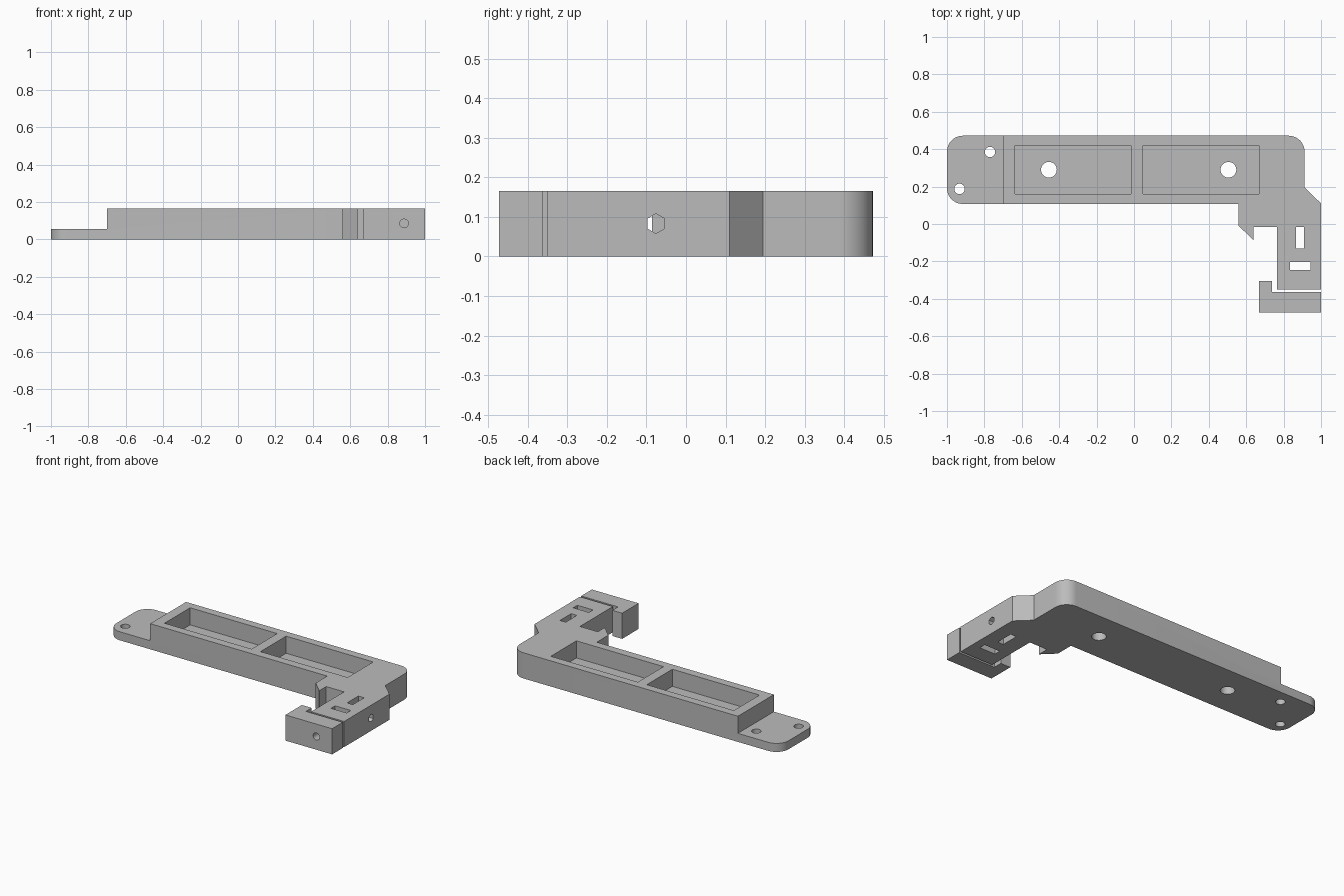
import bpy, bmesh, math
from mathutils import Matrix, Vector

cube = bpy.data.objects.get("Cube")
if cube:
    bpy.data.objects.remove(cube, do_unlink=True)

HEIGHT, FLOOR = 0.165, 0.055

grey = bpy.data.materials.new("light grey")
grey.use_nodes = True
grey.diffuse_color = (0.5, 0.5, 0.5, 1)
grey.node_tree.nodes["Principled BSDF"].inputs["Base Color"].default_value = (0.5, 0.5, 0.5, 1)


def finish(bm, name):
    bmesh.ops.recalc_face_normals(bm, faces=bm.faces)
    mesh = bpy.data.meshes.new(name)
    bm.to_mesh(mesh)
    bm.free()
    mesh.materials.append(grey)
    obj = bpy.data.objects.new(name, mesh)
    bpy.context.collection.objects.link(obj)
    return obj


def prism(name, outline, z0, z1):
    bm = bmesh.new()
    face = bm.faces.new([bm.verts.new((x, y, z0)) for x, y in outline])
    top = bmesh.ops.extrude_face_region(bm, geom=[face])["geom"]
    verts = [v for v in top if isinstance(v, bmesh.types.BMVert)]
    bmesh.ops.translate(bm, verts=verts, vec=(0, 0, z1 - z0))
    return finish(bm, name)


def box(name, x0, x1, y0, y1, z0=-0.1, z1=0.3):
    return prism(name, [(x0, y0), (x1, y0), (x1, y1), (x0, y1)], z0, z1)


def rod(name, start, end, radius, sides=32):
    a, b = Vector(start), Vector(end)
    bm = bmesh.new()
    turn = (b - a).to_track_quat("Z", "Y").to_matrix().to_4x4()
    bmesh.ops.create_cone(bm, cap_ends=True, segments=sides, radius1=radius, radius2=radius,
                          depth=(b - a).length, matrix=Matrix.Translation((a + b) / 2) @ turn)
    return finish(bm, name)


def arc(cx, cy, radius, start, steps=12):
    angles = [math.radians(start + 90 * i / steps) for i in range(steps + 1)]
    return [(cx + radius * math.cos(t), cy + radius * math.sin(t)) for t in angles]


def cut(obj, cutters):
    for c in cutters:
        mod = obj.modifiers.new("cut", "BOOLEAN")
        mod.operation, mod.solver, mod.object = "DIFFERENCE", "EXACT", c
        c.hide_render = True
    bpy.context.view_layer.update()
    done = bpy.data.meshes.new_from_object(obj.evaluated_get(bpy.context.evaluated_depsgraph_get()))
    obj.modifiers.clear()
    obj.data = done
    for c in cutters:
        bpy.data.objects.remove(c, do_unlink=True)


# Bracket outline: rounded bar, chamfered shoulder, arm and pointed tooth
R = 0.085
outline = arc(-1 + R, 0.107 + R, R, 180)
outline += [(0.56, 0.107), (0.56, -0.01), (0.638, -0.086), (0.638, -0.015), (0.765, -0.015),
            (0.765, -0.35), (1, -0.35), (1, 0.11), (0.912, 0.195)]
outline += arc(0.912 - R, 0.472 - R, R, 0) + arc(-1 + R, 0.472 - R, R, 90)
bracket = prism("bracket", outline, 0, HEIGHT)

cutters = [box("tab_step", -1.2, -0.7, 0, 0.6, FLOOR, 0.3)]
# Two shallow trays, each with a hole in its floor
for x0, hole_x in ((-0.635, -0.455), (0.048, 0.505)):
    cutters.append(box("tray", x0, x0 + 0.62, 0.16, 0.42, FLOOR, 0.3))
    cutters.append(rod("floor_hole", (hole_x, 0.29, -0.1), (hole_x, 0.29, 0.3), 0.042))
# Screw holes in the low tab
for x, y in ((-0.77, 0.385), (-0.933, 0.188)):
    cutters.append(rod("tab_hole", (x, y, -0.1), (x, y, 0.3), 0.028))
# Nut slots and bolt holes in the arm
cutters.append(box("long_slot", 0.867, 0.908, -0.13, -0.015))
cutters.append(box("cross_slot", 0.833, 0.945, -0.245, -0.203))
cutters.append(rod("side_bolt_hole", (0.7, -0.076, 0.083), (1.1, -0.076, 0.083), 0.025, 6))
cutters.append(rod("end_bolt_hole", (0.888, -0.6, 0.085), (0.888, -0.17, 0.085), 0.023))
cut(bracket, cutters)

# Separate clamp jaw with an upturned hook
jaw = prism("clamp_jaw", [(0.668, -0.472), (1, -0.472), (1, -0.363), (0.738, -0.363),
                          (0.738, -0.305), (0.668, -0.305)], 0, HEIGHT)
cut(jaw, [rod("jaw_bolt_hole", (0.888, -0.6, 0.085), (0.888, -0.2, 0.085), 0.023)])

# Smooth round surfaces, crisp edges
bpy.ops.object.select_all(action="DESELECT")
for obj in (bracket, jaw):
    obj.select_set(True)
bpy.context.view_layer.objects.active = bracket
bpy.ops.object.shade_smooth_by_angle(angle=math.radians(30))
